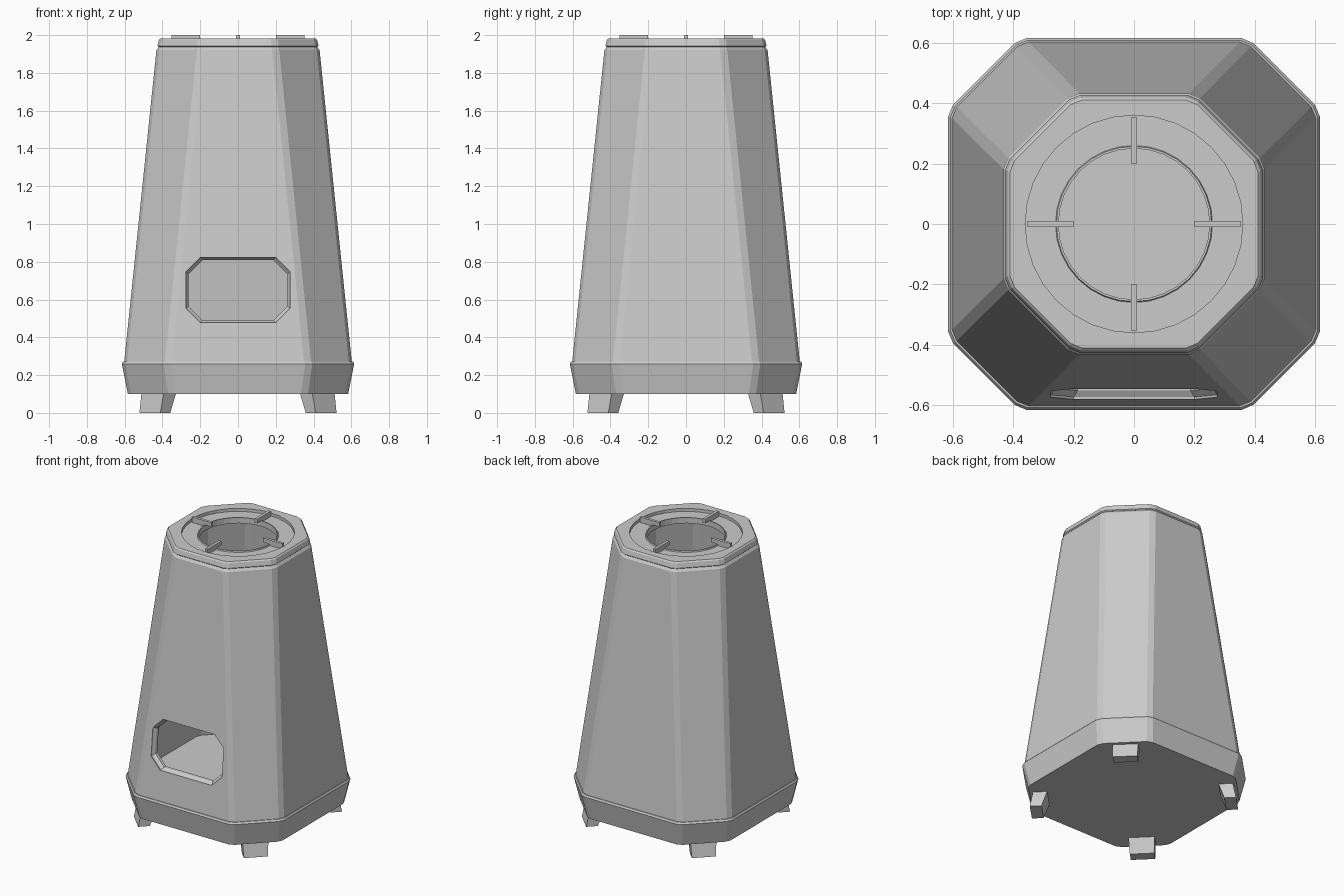
import bpy, bmesh, math
from mathutils import Matrix

if "Cube" in bpy.data.objects:
    bpy.data.objects.remove(bpy.data.objects["Cube"])


def loft(name, rings, closed=False):
    """Skin equal-length rings; cap the ends, or join last to first."""
    bm = bmesh.new()
    vs = [[bm.verts.new(p) for p in r] for r in rings]
    n = len(vs[0])
    pairs = list(zip(vs, vs[1:])) + ([(vs[-1], vs[0])] if closed else [])
    for a, b in pairs:
        for i in range(n):
            j = (i + 1) % n
            bm.faces.new((a[i], a[j], b[j], b[i]))
    if not closed:
        bm.faces.new(vs[0])
        bm.faces.new(vs[-1])
    bmesh.ops.recalc_face_normals(bm, faces=bm.faces)
    me = bpy.data.meshes.new(name)
    bm.to_mesh(me)
    bm.free()
    ob = bpy.data.objects.new(name, me)
    bpy.context.collection.objects.link(ob)
    return ob


def octagon(h, f, z, b=0.022):
    """Square of half-width h with cut corners (flat half-length f), corners softened by b."""
    c = b * math.sqrt(0.5)
    pts = []
    for k in range(4):
        rot = Matrix.Rotation(k * math.pi / 2, 3, 'Z')
        for x, y in ((h, f - b), (h - c, f + c), (f + c, h - c), (f - b, h)):
            p = rot @ Matrix.Translation((x, y, z)).to_translation()
            pts.append(p)
    return pts


def circle(r, z, n=32):
    return [(r * math.cos(2 * math.pi * i / n), r * math.sin(2 * math.pi * i / n), z)
            for i in range(n)]


def cut(ob, cutter):
    m = ob.modifiers.new("cut", 'BOOLEAN')
    m.operation = 'DIFFERENCE'
    m.solver = 'EXACT'
    m.object = cutter
    cutter.hide_render = True
    cutter.hide_viewport = True


# Solid base tray, flaring upward
loft("base", [octagon(0.583, 0.355, 0.10), octagon(0.615, 0.378, 0.26),
              octagon(0.608, 0.374, 0.272)])

# Hollow tapered body
body = loft("body", [octagon(0.603, 0.372, 0.265), octagon(0.432, 0.203, 1.92),
                     octagon(0.42, 0.197, 1.937), octagon(0.38, 0.18, 1.937),
                     octagon(0.555, 0.35, 0.265)], closed=True)


# Door opening with cut corners, leaning with the front wall
def door_ring(y, hx, hz, c=0.075):
    out = [(hx, hz - c), (hx - c, hz), (c - hx, hz), (-hx, hz - c),
           (-hx, c - hz), (c - hx, -hz), (hx - c, -hz), (hx, c - hz)]
    return [(x, y + 0.103 * z, 0.65 + z) for x, z in out]


door = loft("door_cutter", [door_ring(-0.70, 0.275, 0.172), door_ring(-0.555, 0.275, 0.172),
                            door_ring(-0.535, 0.262, 0.16), door_ring(-0.40, 0.262, 0.16)])
cut(body, door)

# Top cap with a round hole
cap = loft("top_cap", [octagon(0.42, 0.198, 1.937), octagon(0.427, 0.2, 1.943),
                       octagon(0.419, 0.197, 1.975), octagon(0.411, 0.193, 1.983)])
cut(cap, loft("cap_cutter", [circle(0.36, 1.85), circle(0.36, 2.1)]))

# Recessed burner ring with a small lip around the flue
ring_profile = [(0.362, 1.93), (0.362, 1.962), (0.26, 1.962), (0.257, 1.97),
                (0.25, 1.97), (0.25, 1.93)]
loft("burner_ring", [circle(r, z) for r, z in ring_profile], closed=True)

# Four pot supports and four splayed feet
for k in range(4):
    arm = [[(x0, -w, z0), (x0, w, z0), (x0, w, 2.0), (x0, -w, 2.0)]
           for x0, z0, w in ((0.2, 1.972, 0.01), (0.245, 1.972, 0.01),
                             (0.26, 1.96, 0.01), (0.352, 1.96, 0.01))]
    ob = loft(f"pot_support_{k + 1}", arm)
    ob.rotation_euler.z = k * math.pi / 2

    foot = [[(a, -w, z), (b, -w, z), (b, w, z), (a, w, z)]
            for a, b, w, z in ((0.585, 0.66, 0.078, 0.0), (0.545, 0.638, 0.084, 0.11))]
    ob = loft(f"foot_{k + 1}", foot)
    ob.rotation_euler.z = math.pi / 4 + k * math.pi / 2
